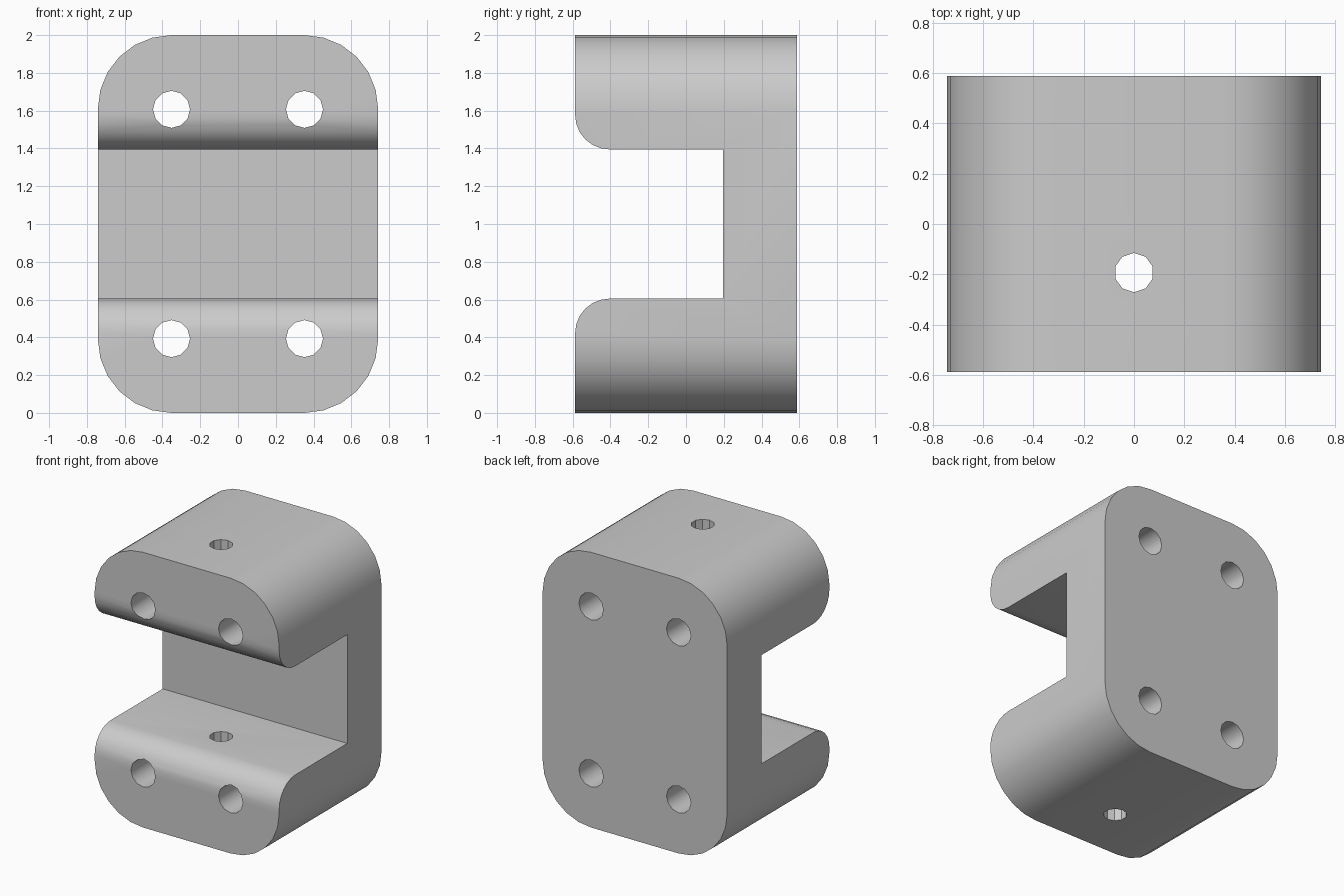
import bpy
import bmesh
from math import sin, cos, pi, radians
from mathutils import Vector

if "Cube" in bpy.data.objects:
    bpy.data.objects.remove(bpy.data.objects["Cube"])

HALF_W, HALF_D, HEIGHT = 0.742, 0.587, 2.0
CORNER, LIP = 0.39, 0.182
SLOT_BACK, SLOT_HALF = 0.195, 0.395

grey = bpy.data.materials.new("plain grey")
grey.use_nodes = True
colour = (0.6, 0.6, 0.6, 1)
grey.diffuse_color = colour
grey.node_tree.nodes["Principled BSDF"].inputs["Base Color"].default_value = colour


def arc(cx, cy, r, start, end, steps):
    angles = [radians(start + (end - start) * i / steps) for i in range(steps + 1)]
    return [(cx + r * cos(a), cy + r * sin(a)) for a in angles]


def prism(name, points, direction):
    """Extrude a closed outline along a direction."""
    bm = bmesh.new()
    face = bm.faces.new([bm.verts.new(p) for p in points])
    made = bmesh.ops.extrude_face_region(bm, geom=[face])["geom"]
    moved = [v for v in made if isinstance(v, bmesh.types.BMVert)]
    bmesh.ops.translate(bm, verts=moved, vec=Vector(direction))
    bmesh.ops.recalc_face_normals(bm, faces=bm.faces)
    mesh = bpy.data.meshes.new(name)
    bm.to_mesh(mesh)
    bm.free()
    mesh.materials.append(grey)
    obj = bpy.data.objects.new(name, mesh)
    bpy.context.collection.objects.link(obj)
    return obj


# Block with rounded long edges
outline = []
ix, iz = HALF_W - CORNER, HEIGHT / 2 - CORNER
for i, (sx, sz) in enumerate([(1, 1), (-1, 1), (-1, -1), (1, -1)]):
    outline += arc(sx * ix, 1 + sz * iz, CORNER, 90 * i, 90 * i + 90, 6)
body = prism("clamp_body", [(x, -HALF_D, z) for x, z in outline], (0, 2 * HALF_D, 0))

# Slot open to the front, with rounded lips
upper = [(-1, SLOT_HALF + LIP)]
upper += arc(LIP - HALF_D, SLOT_HALF + LIP, LIP, 180, 270, 6)
upper += [(SLOT_BACK, SLOT_HALF)]
lower = [(y, -z) for y, z in reversed(upper)]
cutters = [prism("slot_cutter", [(-1, y, 1 + z) for y, z in upper + lower], (2, 0, 0))]

# Four bolt holes front to back
for x in (-0.352, 0.352):
    for z in (0.393, 1.607):
        ring = arc(x, z, 0.098, 0, 360, 12)[:-1]
        cutters.append(prism("bolt_hole_cutter", [(a, -1, b) for a, b in ring], (0, 2, 0)))

# Pin hole through both jaws
ring = arc(0, -0.193, 0.078, 18, 378, 10)[:-1]
cutters.append(prism("pin_hole_cutter", [(a, b, -1) for a, b in ring], (0, 0, 4)))

bpy.ops.object.select_all(action="DESELECT")
body.select_set(True)
bpy.context.view_layer.objects.active = body
for cutter in cutters:
    cut = body.modifiers.new("cut", "BOOLEAN")
    cut.operation = "DIFFERENCE"
    cut.solver = "EXACT"
    cut.object = cutter
    bpy.ops.object.modifier_apply(modifier=cut.name)
    bpy.data.objects.remove(cutter)

bpy.ops.object.shade_smooth_by_angle(angle=radians(32))
